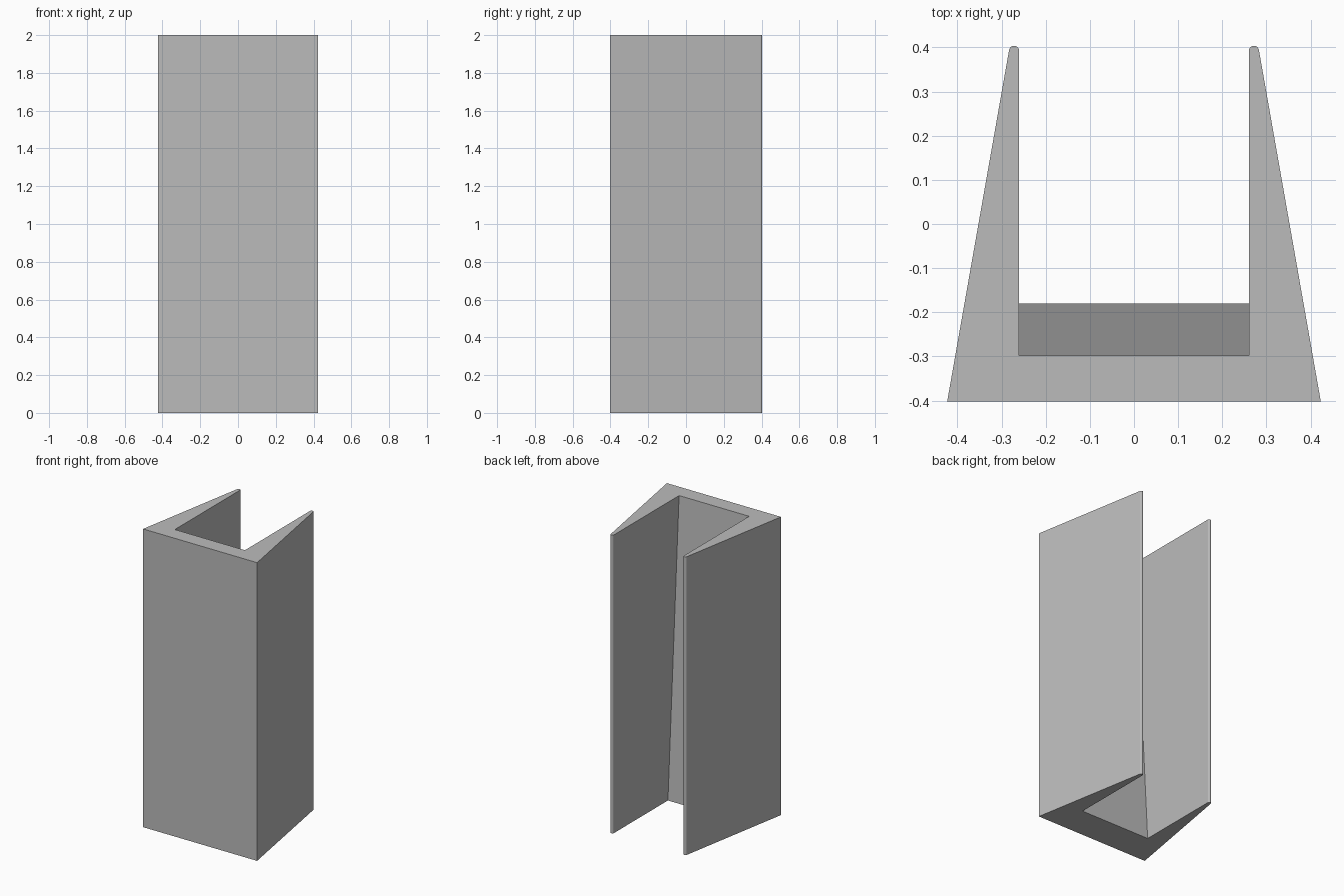
import bpy
import bmesh
from math import cos, sin, pi, radians

cube = bpy.data.objects.get("Cube")
if cube:
    bpy.data.objects.remove(cube, do_unlink=True)

HEIGHT = 2.0
FRONT, HALF_WIDTH = -0.402, 0.423
INNER = 0.26                      # half the gap between the side walls
TIP_Y, TIP_RADIUS = 0.392, 0.0115
STEPS = 10


def channel_outline(web_y):
    """U-shaped outline: tapered side walls with round tips, joined by a web."""
    half = [(HALF_WIDTH, FRONT)]
    for i in range(STEPS + 1):
        a = radians(9) + (pi - radians(9)) * i / STEPS
        half.append((INNER + TIP_RADIUS * (1 + cos(a)), TIP_Y + TIP_RADIUS * sin(a)))
    half.append((INNER, web_y))
    return half + [(-x, y) for x, y in reversed(half)]


# Channel body: the web is thicker at the bottom, so its inner face slopes
bm = bmesh.new()
bottom = [bm.verts.new((x, y, 0)) for x, y in channel_outline(-0.18)]
top = [bm.verts.new((x, y, HEIGHT)) for x, y in channel_outline(-0.298)]
bm.faces.new(list(reversed(bottom)))
bm.faces.new(top)
count = len(top)
for i in range(count):
    j = (i + 1) % count
    bm.faces.new((bottom[i], bottom[j], top[j], top[i]))
bmesh.ops.recalc_face_normals(bm, faces=bm.faces)
mesh = bpy.data.meshes.new("channel_body")
bm.to_mesh(mesh)
bm.free()

body = bpy.data.objects.new("channel_body", mesh)
bpy.context.collection.objects.link(body)

# Plain grey material
color = (0.5, 0.5, 0.5, 1)
grey = bpy.data.materials.new("plain_grey")
grey.use_nodes = True
grey.diffuse_color = color
grey.node_tree.nodes["Principled BSDF"].inputs["Base Color"].default_value = color
mesh.materials.append(grey)

# Smooth the round tips while keeping the large faces flat
bpy.ops.object.select_all(action="DESELECT")
body.select_set(True)
bpy.context.view_layer.objects.active = body
bpy.ops.object.shade_smooth_by_angle(angle=radians(30))
weighted = body.modifiers.new("flat_wall_normals", "WEIGHTED_NORMAL")
weighted.keep_sharp = True
